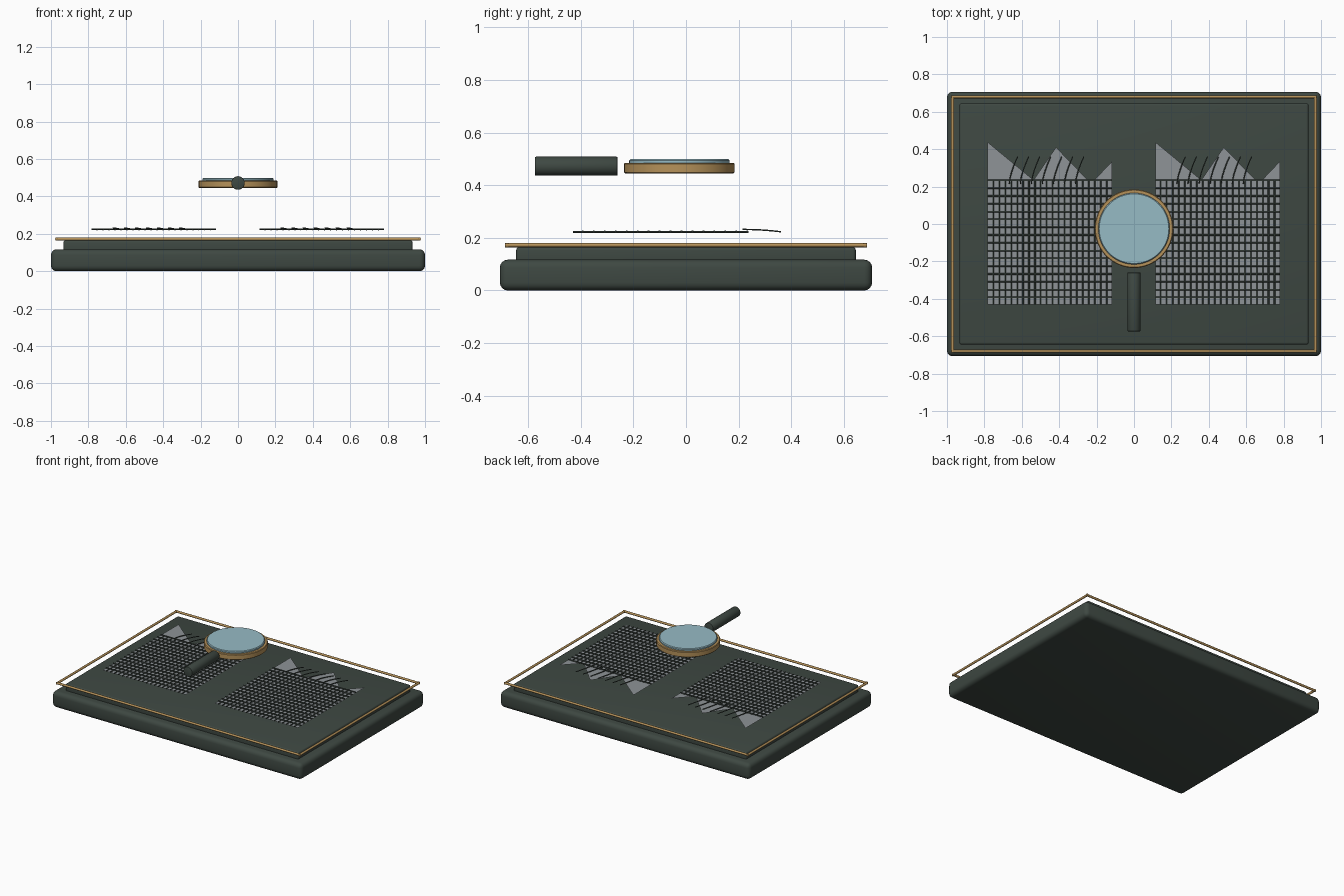
import bpy, bmesh, math
from mathutils import Vector

if "Cube" in bpy.data.objects:
    bpy.data.objects.remove(bpy.data.objects["Cube"])


def srgb(r, g, b):
    lin = [((c / 255 + 0.055) / 1.055) ** 2.4 if c > 10 else c / 3294 for c in (r, g, b)]
    return (*lin, 1)


def material(name, rgb):
    m = bpy.data.materials.new(name)
    m.diffuse_color = srgb(*rgb)
    m.use_nodes = True
    m.node_tree.nodes["Principled BSDF"].inputs["Base Color"].default_value = m.diffuse_color
    return m


GREEN = material("dark green", (62, 72, 66))
GOLD = material("brass", (182, 146, 90))
GREY = material("cloth grey", (142, 147, 151))
GLASS = material("pale blue glass", (150, 187, 197))


def finish(name, bm, mat, smooth=True):
    bmesh.ops.recalc_face_normals(bm, faces=bm.faces)
    me = bpy.data.meshes.new(name)
    bm.to_mesh(me)
    bm.free()
    me.materials.append(mat)
    ob = bpy.data.objects.new(name, me)
    bpy.context.collection.objects.link(ob)
    if smooth:
        bpy.ops.object.select_all(action='DESELECT')
        ob.select_set(True)
        bpy.context.view_layer.objects.active = ob
        bpy.ops.object.shade_smooth_by_angle(angle=math.radians(35))
    return ob


def slab(name, hx, hy, z0, z1, bevel):
    bm = bmesh.new()
    bmesh.ops.create_cube(bm, size=1)
    for v in bm.verts:
        v.co = (v.co.x * 2 * hx, v.co.y * 2 * hy, (z0 + z1) / 2 + v.co.z * (z1 - z0))
    bmesh.ops.bevel(bm, geom=bm.edges[:], offset=bevel, segments=4, profile=0.5, affect='EDGES')
    return finish(name, bm, GREEN)


def tube(bm, points, radius, sides):
    """Sweep a round section along a path, capped at both ends."""
    pts = [Vector(p) for p in points]
    rings = []
    for i, p in enumerate(pts):
        d = (pts[min(i + 1, len(pts) - 1)] - pts[max(i - 1, 0)]).normalized()
        u = d.cross(Vector((0, 0, 1))).normalized()
        w = u.cross(d)
        rings.append([bm.verts.new(p + radius * (u * math.cos(a) + w * math.sin(a)))
                      for a in (2 * math.pi * k / sides for k in range(sides))])
    for a, b in zip(rings, rings[1:]):
        for k in range(sides):
            bm.faces.new((a[k], a[(k + 1) % sides], b[(k + 1) % sides], b[k]))
    bm.faces.new(rings[0])
    bm.faces.new(rings[-1])


def lathe(name, profile, cy, mat, closed=False, n=64):
    """Spin a profile of (radius, z) about a vertical axis."""
    bm = bmesh.new()
    rings = [[bm.verts.new((r * math.cos(2 * math.pi * k / n), cy + r * math.sin(2 * math.pi * k / n), z))
              for k in range(n)] for r, z in profile]
    pairs = list(zip(rings, rings[1:])) + ([(rings[-1], rings[0])] if closed else [])
    for a, b in pairs:
        for k in range(n):
            bm.faces.new((a[k], a[(k + 1) % n], b[(k + 1) % n], b[k]))
    if not closed:
        bm.faces.new(rings[0])
        bm.faces.new(rings[-1])
    return finish(name, bm, mat)


# Board
slab("base_board", 1.0, 0.707, 0.0, 0.117, 0.03)
slab("upper_board", 0.933, 0.645, 0.10, 0.165, 0.012)

# Brass border
bm = bmesh.new()
for s in (-1, 1):
    tube(bm, [(-0.977, s * 0.68, 0.172), (0.977, s * 0.68, 0.172)], 0.008, 12)
    tube(bm, [(s * 0.97, -0.687, 0.172), (s * 0.97, 0.687, 0.172)], 0.008, 12)
finish("brass_border", bm, GOLD)

# Two torn cloth samples with woven threads and frayed ends
TORN = [(0, 0.437), (0.245, 0.235), (0.365, 0.41), (0.535, 0.235), (0.57, 0.235), (0.665, 0.335)]
COLS, ROWS = 20, 16
for side, x0 in (("left", -0.782), ("right", 0.115)):
    bm = bmesh.new()
    low = [bm.verts.new((x0 + x, -0.43, 0.221)) for x, y in TORN]
    top = [bm.verts.new((x0 + x, y, 0.221)) for x, y in TORN]
    for i in range(len(TORN) - 1):
        bm.faces.new((low[i], low[i + 1], top[i + 1], top[i]))
    finish(side + "_cloth", bm, GREY, False)

    bm = bmesh.new()
    for i in range(COLS):
        x = x0 + 0.665 * (i + 0.9) / (COLS + 0.8)
        tube(bm, [(x, -0.43, 0.222), (x, 0.237, 0.222)], 0.0042, 6)
    for j in range(ROWS):
        y = -0.43 + 0.667 * (j + 1) / ROWS - 0.004
        tube(bm, [(x0, y, 0.225), (x0 + 0.665, y, 0.225)], 0.0042, 6)
    finish(side + "_woven_threads", bm, GREEN)

    bm = bmesh.new()
    for i in range(7):
        x = x0 + 0.115 + 0.059 * i
        path = [(x + 0.045 * t ** 1.5, 0.215 + 0.145 * t, 0.232 - 0.009 * t * t)
                for t in (k / 6 for k in range(7))]
        tube(bm, path, 0.003, 6)
    finish(side + "_frayed_threads", bm, GREEN)

# Magnifier
CY = -0.025
lathe("magnifier_ring", [(0.206, 0.445), (0.21, 0.449), (0.21, 0.481), (0.206, 0.485),
                         (0.182, 0.485), (0.182, 0.445)], CY, GOLD, closed=True)
lathe("magnifier_lens", [(0.186, 0.462), (0.191, 0.466), (0.191, 0.494), (0.186, 0.499)], CY, GLASS)
bm = bmesh.new()
tube(bm, [(0, -0.574, 0.472), (0, -0.26, 0.472)], 0.036, 32)
caps = [f for f in bm.faces if len(f.verts) > 4]
bmesh.ops.bevel(bm, geom=[e for f in caps for e in f.edges], offset=0.004, segments=2,
                profile=0.5, affect='EDGES')
finish("magnifier_handle", bm, GREEN)
